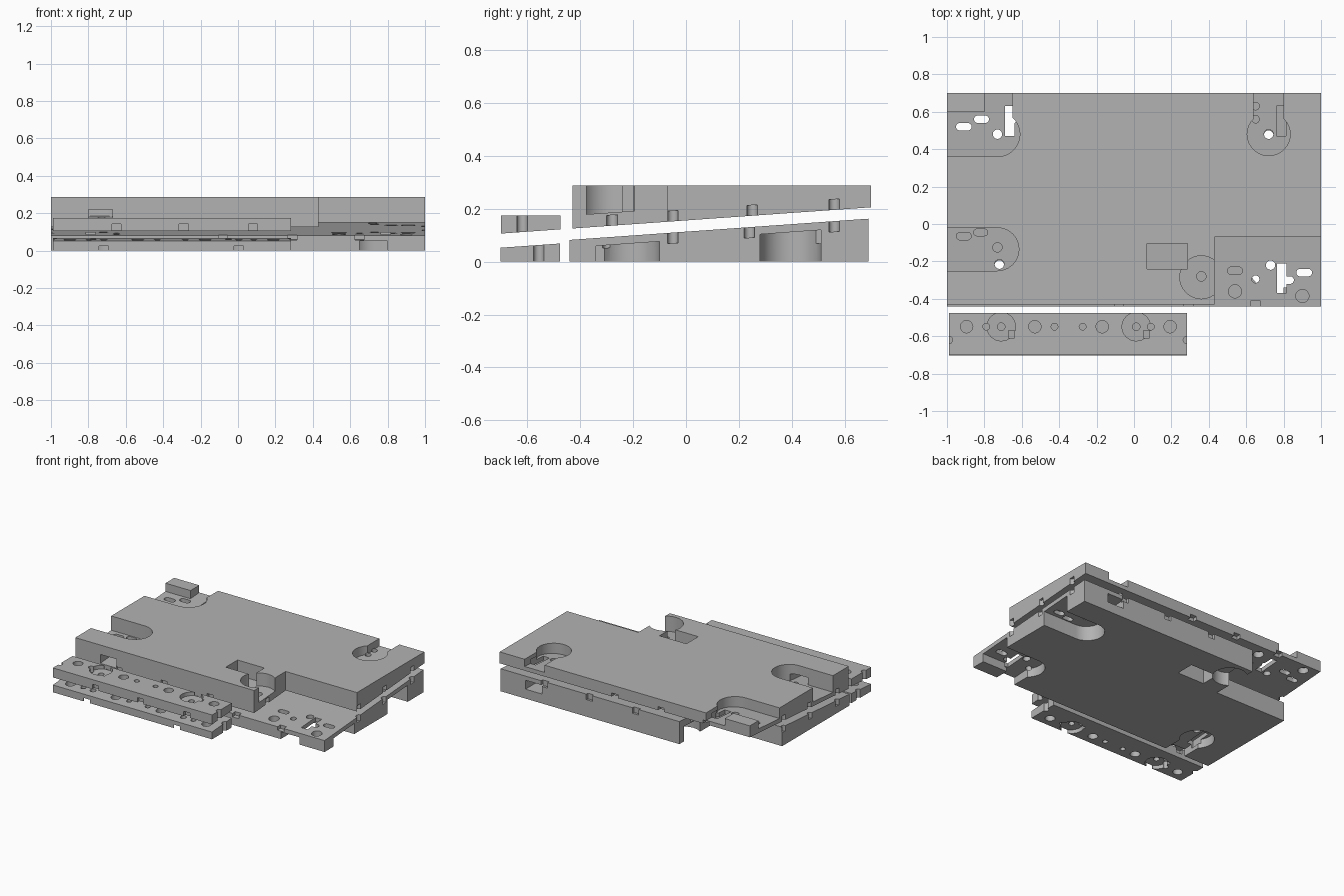
import bpy, bmesh, math
from mathutils import Matrix, Vector

if "Cube" in bpy.data.objects:
    bpy.data.objects.remove(bpy.data.objects["Cube"])

grey = bpy.data.materials.new("plain grey")
grey.use_nodes = True
grey.diffuse_color = (0.45, 0.45, 0.45, 1)
grey.node_tree.nodes["Principled BSDF"].inputs["Base Color"].default_value = (0.45, 0.45, 0.45, 1)


def slit(offset=0.0):
    """Sloping parting plane, raised by an offset."""
    return lambda y: 0.156 + 0.071 * y + offset


def flat(z):
    return lambda y: z


def box(x0, x1, y0, y1):
    return [(x0, y0), (x1, y0), (x1, y1), (x0, y1)]


def circle(cx, cy, r, n=32):
    return [(cx + r * math.cos(2 * math.pi * i / n), cy + r * math.sin(2 * math.pi * i / n))
            for i in range(n)]


def stadium(x0, x1, cy, r, n=12):
    pts = []
    for cx, start in ((x1, -math.pi / 2), (x0, math.pi / 2)):
        pts += [(cx + r * math.cos(start + math.pi * i / n), cy + r * math.sin(start + math.pi * i / n))
                for i in range(n + 1)]
    return pts


def prism(name, outline, low, high):
    bm = bmesh.new()
    bottom = [bm.verts.new((x, y, low(y))) for x, y in outline]
    top = [bm.verts.new((x, y, high(y))) for x, y in outline]
    bm.faces.new(bottom[::-1])
    bm.faces.new(top)
    for i in range(len(outline)):
        j = (i + 1) % len(outline)
        bm.faces.new((bottom[i], bottom[j], top[j], top[i]))
    mesh = bpy.data.meshes.new(name)
    bm.to_mesh(mesh)
    bm.free()
    ob = bpy.data.objects.new(name, mesh)
    bpy.context.collection.objects.link(ob)
    return ob


def cut(ob, outline, low, high=flat(0.5)):
    cutter = prism("cutter", outline, low, high)
    cutter.hide_render = True
    mod = ob.modifiers.new("cut", "BOOLEAN")
    mod.operation, mod.solver, mod.object = "DIFFERENCE", "EXACT", cutter
    graph = bpy.context.evaluated_depsgraph_get()
    result = bpy.data.meshes.new_from_object(ob.evaluated_get(graph))
    ob.modifiers.clear()
    ob.data = result
    bpy.data.objects.remove(cutter)


def finish(ob, centre=None):
    """Optionally turn the part through its centre, then shade it."""
    if centre:
        c = Vector(centre)
        ob.data.transform(Matrix.Translation(c) @ Matrix.Scale(-1, 4) @ Matrix.Translation(-c))
    bm = bmesh.new()
    bm.from_mesh(ob.data)
    bmesh.ops.recalc_face_normals(bm, faces=bm.faces)
    for f in bm.faces:
        f.material_index = 0
    bm.to_mesh(ob.data)
    bm.free()
    ob.data.materials.clear()
    ob.data.materials.append(grey)
    bpy.ops.object.select_all(action="DESELECT")
    ob.select_set(True)
    bpy.context.view_layer.objects.active = ob
    bpy.ops.object.shade_smooth_by_angle(angle=math.radians(30))


def mold(name, slot_x):
    outline = [(-1, -0.43), (0.43, -0.43), (0.43, -0.07), (1, -0.07), (1, 0.70), (-1, 0.70)]
    ob = prism(name, outline, slit(), flat(0.288))
    shelf, under, blind = slit(0.03), slit(-0.05), slit(0.04)
    # Open pockets
    for pocket in (
        box(-1.1, -0.73, 0.36, 0.6), circle(-0.73, 0.48, 0.12), box(-0.8, -0.65, 0.45, 0.8),
        circle(0.72, 0.48, 0.115), box(0.64, 0.8, 0.48, 0.8),
        stadium(-1.3, -0.73, -0.135, 0.115),
        box(0.07, 0.285, -0.24, -0.105),
    ):
        cut(ob, pocket, shelf)
    # Round pocket that opens onto the corner step
    cut(ob, circle(0.36, -0.285, 0.115), slit(0.05))
    cut(ob, box(0.36, 0.5, -0.365, -0.205), slit(0.05))
    # Notch in the front wall
    cut(ob, box(-0.8, -0.67, -0.6, -0.15), shelf, flat(0.22))
    # Holes through the shelves
    for hole in (
        stadium(-0.932, -0.888, 0.52, 0.02), stadium(-0.835, -0.795, 0.56, 0.02),
        circle(-0.73, 0.48, 0.025), box(slot_x - 0.025, slot_x + 0.025, 0.47, 0.63),
        circle(0.72, 0.48, 0.025), box(0.762, 0.812, 0.47, 0.63),
        circle(-0.73, -0.125, 0.025), circle(-0.72, -0.215, 0.025),
        stadium(-0.93, -0.89, -0.065, 0.02), stadium(-0.84, -0.8, -0.045, 0.018),
        circle(0.36, -0.28, 0.025),
    ):
        cut(ob, hole, under, slit(0.06))
    # Blind sockets in the parting face
    for hole in (
        circle(-0.54, 0.62, 0.035), circle(-0.9, 0.645, 0.035), circle(0.65, 0.56, 0.02),
        circle(0.65, 0.63, 0.02), stadium(-0.56, -0.52, 0.51, 0.02),
        circle(-0.65, 0.555, 0.02), circle(0.43, -0.28, 0.02),
    ):
        cut(ob, hole, under, blind)
    # Half sockets along the rim
    for y in (-0.05, 0.25, 0.56):
        cut(ob, circle(1, y, 0.02, 16), under, blind)
    for y in (-0.3, 0.02, 0.31):
        cut(ob, circle(-1, y, 0.02, 16), under, blind)
    for x in (-0.65, -0.29, 0.08):
        cut(ob, box(x - 0.025, x + 0.025, -0.5, -0.41), under, blind)
        cut(ob, box(x - 0.025, x + 0.025, 0.67, 0.8), under, slit(0.025))
    return ob


def strip(name):
    ob = prism(name, box(-0.99, 0.283, -0.70, -0.475), slit(), flat(0.175))
    under = slit(-0.05)
    # Round recesses with a centre hole
    for x in (-0.71, 0.012):
        cut(ob, circle(x, -0.549, 0.076), slit(0.028))
        cut(ob, box(x - 0.025, x + 0.025, -0.52, -0.4), slit(0.028))
        cut(ob, circle(x, -0.549, 0.02), under)
        cut(ob, box(x + 0.04, x + 0.07, -0.61, -0.57), under)
    # Rows of holes
    for x in (-0.895, -0.53, -0.17, 0.193):
        cut(ob, circle(x, -0.549, 0.033), under)
    for x in (-0.79, -0.425, -0.275, 0.09):
        cut(ob, circle(x, -0.549, 0.018, 20), under)
    # Half sockets along the rim
    for x in (-0.65, -0.29, 0.08):
        cut(ob, box(x - 0.025, x + 0.025, -0.8, -0.68), under, slit(0.035))
    for x in (-0.99, 0.283):
        cut(ob, circle(x, -0.62, 0.02, 16), under)
    return ob


finish(mold("upper_mold", -0.665))
finish(mold("lower_mold", -0.79), (0, 0.13, 0.144))
finish(strip("upper_strip"))
finish(strip("lower_strip"), (-0.353, -0.5885, 0.0875))
